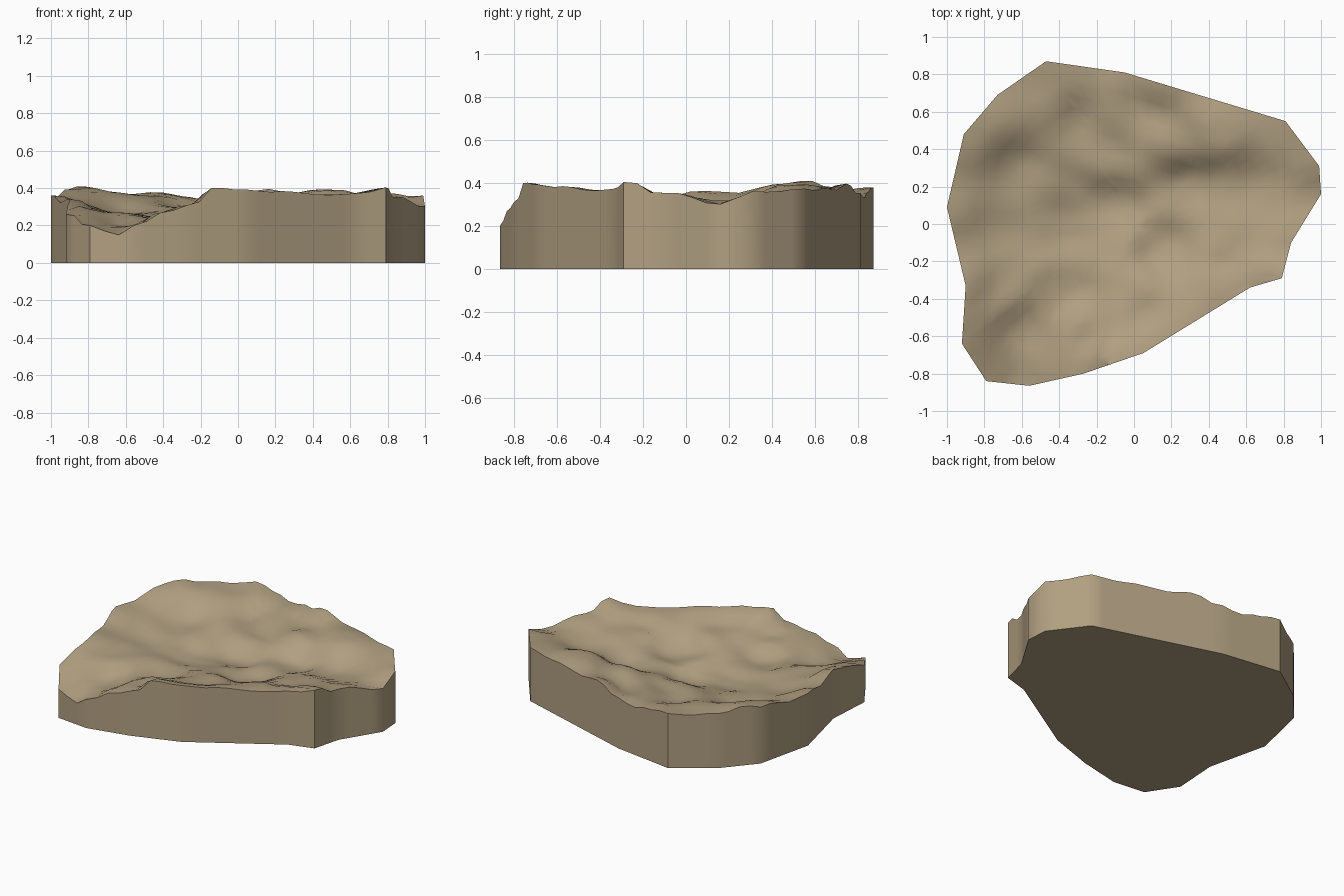
import bpy, bmesh, math
from mathutils import Vector, noise

if "Cube" in bpy.data.objects:
    bpy.data.objects.remove(bpy.data.objects["Cube"])

# Rim corners, clockwise from the back: x, y, top height
RIM = [(-.47, .87, .375), (-.05, .81, .35), (.81, .55, .37), (.99, .31, .36), (1, .16, .30),
       (.84, -.10, .35), (.79, -.29, .405), (.62, -.34, .37), (.05, -.69, .39),
       (-.27, -.80, .31), (-.56, -.865, .20), (-.79, -.84, .20), (-.92, -.64, .26),
       (-.90, -.33, .34), (-1, .09, .36), (-.91, .48, .39), (-.73, .69, .38)]
# Extra bumps and dips along the rim, then the ridges and deep hollow inside
BUMPS = [(-.65, -.85, .15), (-.4, -.83, .27), (.3, -.54, .385), (.42, -.46, .36),
         (-.12, -.74, .40), (.14, .76, .39), (.37, .69, .37), (-.15, .82, .33),
         (-.84, .56, .41), (-.28, .84, .36), (-.91, -.48, .31),
         (-.5, .68, .36), (-.28, .5, .29), (.0, .6, .31), (.2, .48, .35), (.45, .5, .39),
         (-.6, .25, .26), (-.12, .36, .29), (-.1, .12, .21), (.3, .18, .24),
         (.65, .15, .29), (-.65, 0, .25), (-.35, 0, .21), (.15, -.1, .24),
         (.5, -.12, .32), (-.7, -.35, .27), (-.35, -.33, .22), (.03, -.42, .32),
         (-.6, -.6, .19), (-.25, -.58, .29)]


def height(x, y):
    """Inverse-distance blend of the control heights plus slight roughness."""
    total = weight = 0
    for px, py, pz in RIM + BUMPS:
        w = 1 / (((x - px) ** 2 + (y - py) ** 2) ** 1.6 + 1e-6)
        total += w * pz
        weight += w
    inside = min(1, max(0, 1.1 - math.hypot(x, y)) * 3)
    return total / weight + .02 * inside * noise.noise(Vector((x * 6, y * 6, 2)))


# Outline resampled with every corner kept
outline = []
for a, b in zip(RIM, RIM[1:] + RIM[:1]):
    a, b = Vector(a[:2]), Vector(b[:2])
    n = max(1, round((b - a).length / .075))
    outline += [a.lerp(b, i / n) for i in range(n)]
outline.reverse()
count, RINGS = len(outline), 14

bm = bmesh.new()
# Bumpy top from concentric rings
centre = bm.verts.new((0, 0, height(0, 0)))
rings = []
for r in range(1, RINGS + 1):
    pts = [p * (r / RINGS) for p in outline]
    rings.append([bm.verts.new((p.x, p.y, height(p.x, p.y))) for p in pts])
base = [bm.verts.new((p.x, p.y, 0)) for p in outline]
for i in range(count):
    j = (i + 1) % count
    bm.faces.new((centre, rings[0][i], rings[0][j]))
    for inner, outer in zip(rings, rings[1:]):
        bm.faces.new((inner[i], outer[i], outer[j], inner[j]))
    # Vertical wall
    bm.faces.new((rings[-1][i], base[i], base[j], rings[-1][j]))
# Flat underside
bm.faces.new(base[::-1])
bmesh.ops.recalc_face_normals(bm, faces=bm.faces)

mesh = bpy.data.meshes.new("rock_slab")
bm.to_mesh(mesh)
bm.free()
slab = bpy.data.objects.new("rock_slab", mesh)
bpy.context.collection.objects.link(slab)
stone = bpy.data.materials.new("tan_stone")
stone.diffuse_color = (.44, .35, .22, 1)
stone.use_nodes = True
stone.node_tree.nodes["Principled BSDF"].inputs["Base Color"].default_value = stone.diffuse_color
mesh.materials.append(stone)
bpy.context.view_layer.objects.active = slab
slab.select_set(True)
bpy.ops.object.shade_smooth_by_angle(angle=math.radians(40))
